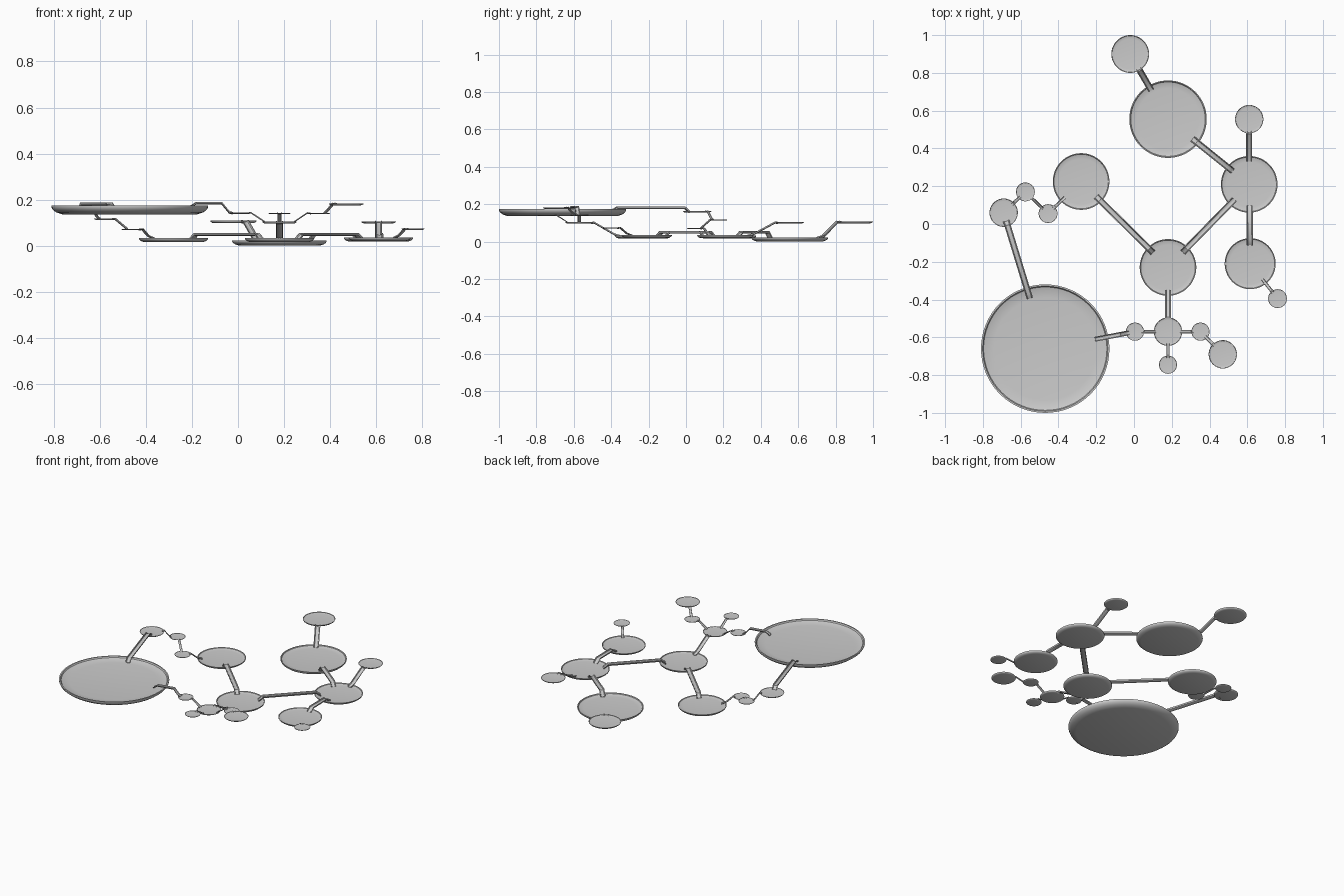
import bpy, bmesh, math
from mathutils import Vector

if "Cube" in bpy.data.objects:
    bpy.data.objects.remove(bpy.data.objects["Cube"])


def finish(bm, name):
    bmesh.ops.recalc_face_normals(bm, faces=bm.faces)
    me = bpy.data.meshes.new(name)
    bm.to_mesh(me)
    bm.free()
    ob = bpy.data.objects.new(name, me)
    bpy.context.collection.objects.link(ob)
    bpy.context.view_layer.objects.active = ob
    ob.select_set(True)
    bpy.ops.object.shade_smooth_by_angle(angle=math.radians(35))
    ob.select_set(False)
    return ob


# shallow dish profile, in units of the dish radius (0 = rim top)
DISH = [(0, -.11), (.86, -.11), (.94, -.085), (.985, -.05), (1, -.02), (1, 0),
        (.975, 0), (.96, -.022), (.90, -.04), (.80, -.05), (0, -.055)]


def dish(name, x, y, z, r, n=64):
    bm = bmesh.new()
    rings = []
    for pr, pz in DISH:
        if pr == 0:
            rings.append([bm.verts.new((x, y, z + pz * r))])
        else:
            rings.append([bm.verts.new((x + pr * r * math.cos(2 * math.pi * i / n),
                                        y + pr * r * math.sin(2 * math.pi * i / n),
                                        z + pz * r)) for i in range(n)])
    for a, b in zip(rings, rings[1:]):
        for i in range(n):
            j = (i + 1) % n
            if len(a) == 1:
                bm.faces.new((a[0], b[i], b[j]))
            elif len(b) == 1:
                bm.faces.new((a[i], a[j], b[0]))
            else:
                bm.faces.new((a[i], a[j], b[j], b[i]))
    return finish(bm, name)


# open gutter swept along a stepped path of (distance, height)
def trough(name, start, end, path, w):
    s = Vector((start[0], start[1], 0))
    u = (Vector((end[0], end[1], 0)) - s).normalized()
    side = Vector((-u.y, u.x, 0))
    h = w * .38
    sec = [(-.5, 0), (-.42, -.7), (-.2, -1), (.2, -1), (.42, -.7), (.5, 0),
           (.38, 0), (.3, -.45), (.12, -.65), (-.12, -.65), (-.3, -.45), (-.38, 0)]
    bm = bmesh.new()
    rings = [[bm.verts.new(s + u * t + side * (a * w) + Vector((0, 0, z + b * h)))
              for a, b in sec] for t, z in path]
    k = len(sec)
    for p, q in zip(rings, rings[1:]):
        for i in range(k):
            j = (i + 1) % k
            bm.faces.new((p[i], p[j], q[j], q[i]))
    for ring in (rings[0], rings[-1]):
        for i in range(5):
            bm.faces.new((ring[i], ring[i + 1], ring[10 - i], ring[11 - i]))
    return finish(bm, name)


# dishes: x, y, rim height, radius
D = {
    'A': (-.47, -.66, .174, .34), 'B': (.18, .555, .0235, .205),
    'C': (.61, .21, .035, .15), 'D': (-.28, .225, .033, .15),
    'E': (.18, -.23, .033, .15), 'F': (.615, -.21, .036, .135),
    'G': (-.02, .90, .109, .10), 'H': (.61, .555, .106, .075),
    'I': (.76, -.395, .075, .05), 'J': (.18, -.57, .105, .075),
    'K': (.18, -.745, .143, .048), 'L': (.352, -.57, .143, .048),
    'M': (.005, -.57, .144, .048), 'N': (.47, -.69, .184, .075),
    'O': (-.69, .06, .164, .075), 'P': (-.575, .17, .118, .05),
    'Q': (-.455, .055, .073, .05),
}
for i, v in enumerate(D.values()):
    dish(f"dish_{i + 1}", *v)


def dist(a, b):
    return math.hypot(D[b][0] - D[a][0], D[b][1] - D[a][1])


# level bridges between dishes of similar height
for i, (a, b) in enumerate(['DE', 'EC', 'CB', 'CF']):
    ra, rb, za, zb, d = D[a][3], D[b][3], D[a][2], D[b][2], dist(a, b)
    trough(f"bridge_{i + 1}", D[a], D[b],
           [(ra - .038, za), (ra - .01, .056), (d - rb + .01, .056), (d - rb + .038, zb)], .034)

# sloping spouts, high dish to low dish, with width
SPOUTS = [('GB', .034), ('HC', .032), ('JE', .03), ('IF', .018), ('KJ', .018),
          ('LJ', .018), ('MJ', .018), ('NL', .018), ('OP', .018), ('PQ', .016), ('QD', .018)]
for i, ((a, b), w) in enumerate(SPOUTS):
    ra, rb, za, zb, d = D[a][3], D[b][3], D[a][2], D[b][2], dist(a, b)
    c = min(.25 * ra, .012)
    e = .03 if rb > .12 else .012
    trough(f"spout_{i + 1}", D[a], D[b],
           [(ra - c, za), (ra + .003, za + .003), (d - rb - .003, zb + .012),
            (d - rb + e, zb + .002)], w)

# two long outlets of the large dish
d = dist('A', 'O')
trough("outlet_long", D['A'], D['O'],
       [(.278, .172), (.305, .187), (d - .07, .187), (d - .045, .166)], .034)
d = dist('A', 'M')
trough("outlet_short", D['A'], D['M'],
       [(.268, .174), (.295, .19), (d - .078, .19), (d - .046, .152), (d - .03, .146)], .026)
